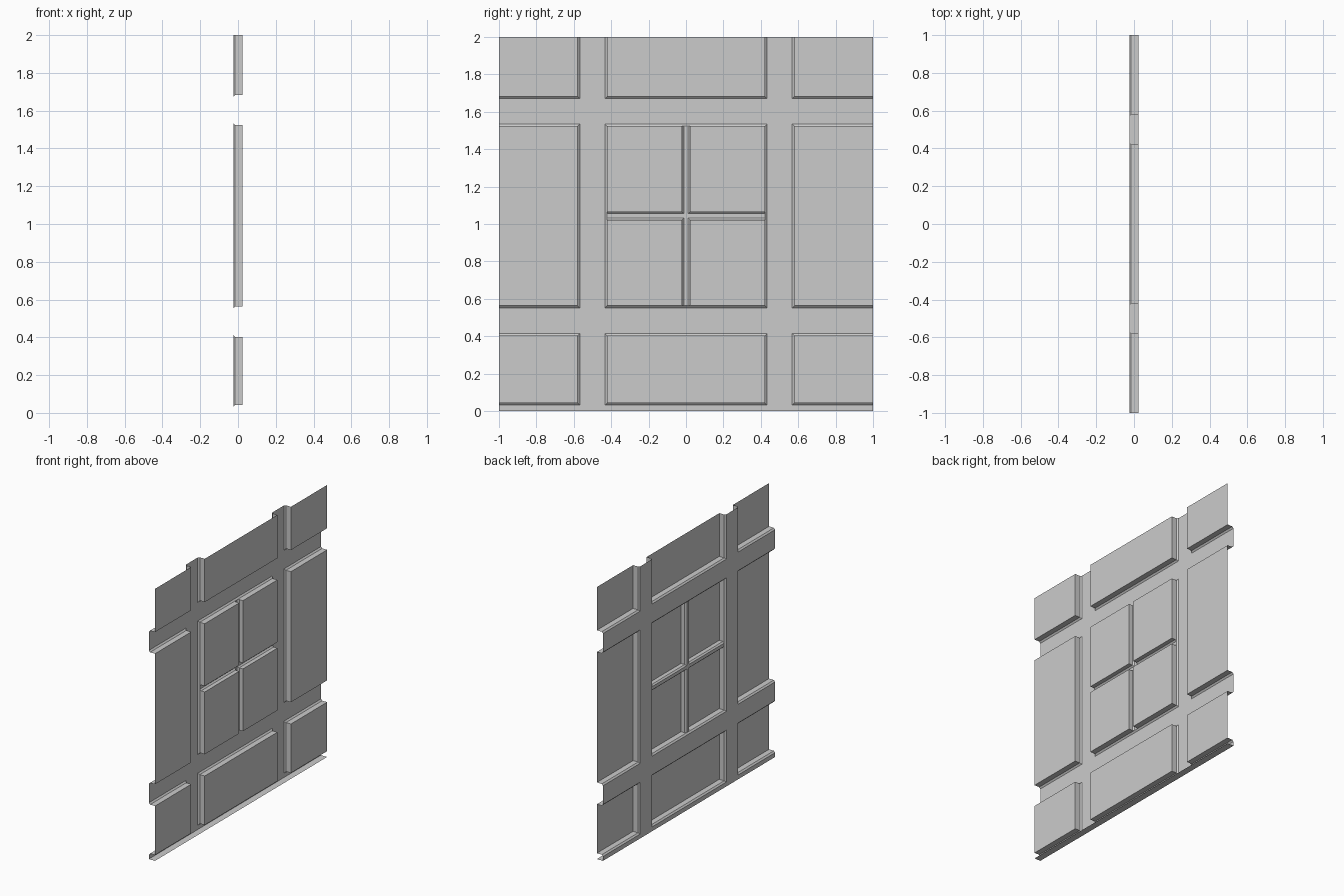
import bpy, bmesh

if "Cube" in bpy.data.objects:
    bpy.data.objects.remove(bpy.data.objects["Cube"])

BACK, STEP, FRONT, CH = -0.025, -0.015, 0.025, 0.011
COLS = [(-1, -0.568), (-0.433, 0.433), (0.568, 1)]
ROWS = [(0.032, 0.414), (0.552, 1.534), (1.671, 2)]


def make(name, build):
    bm = bmesh.new()
    build(bm)
    bmesh.ops.remove_doubles(bm, verts=bm.verts, dist=1e-5)
    me = bpy.data.meshes.new(name)
    bm.to_mesh(me)
    bm.free()
    bpy.context.collection.objects.link(bpy.data.objects.new(name, me))


def quad(bm, pts):
    bm.faces.new([bm.verts.new(p) for p in pts])


def rect(x, y0, y1, z0, z1):
    return [(x, y0, z0), (x, y1, z0), (x, y1, z1), (x, y0, z1)]


def block(bm, ys, zs, base, inset, walls=(1, 1, 1, 1), cap=True):
    """Raised panel; inset = chamfer on left, right, bottom, top.
    walls = which of bottom, right, top, left sides exist."""
    (y0, y1), (z0, z1) = ys, zs
    l, r, b, t = inset
    inner = (y0 + l, y1 - r, z0 + b, z1 - t)
    rings = [rect(base, y0, y1, z0, z1), rect(base + 0.01, *inner)]
    if cap:
        rings.append(rect(FRONT, *inner))
        quad(bm, rings[-1])
    for a, c in zip(rings, rings[1:]):
        for i in range(4):
            j = (i + 1) % 4
            if walls[i]:
                quad(bm, (a[i], a[j], c[j], c[i]))


# Recessed strips between the panels
def strips(bm):
    ycuts = [v for c in COLS for v in c]
    zcuts = [0] + [v for r in ROWS for v in r]
    for i in range(5):
        for k in range(6):
            if i % 2 == 0 and k % 2 == 1:
                continue
            quad(bm, rect(BACK, ycuts[i], ycuts[i + 1], zcuts[k], zcuts[k + 1]))


# Eight raised panels, open where they meet the tile edge
def panels(bm):
    for c, ys in enumerate(COLS):
        for r, zs in enumerate(ROWS):
            if c == r == 1:
                continue
            bot, right, top, left = 1, c != 2, r != 2, c != 0
            block(bm, ys, zs, BACK, (CH * left, CH * right, CH * bot, CH * top),
                  (bot, right, top, left))


# Centre panel: skirt, four panes and the grooves between them
YI, ZM, G, F = 0.433 - CH, 1.043, 0.022, 0.012
Z0, Z1 = ROWS[1][0] + CH, ROWS[1][1] - CH


def window(bm):
    block(bm, COLS[1], ROWS[1], BACK, (CH,) * 4, cap=False)
    c = G - F
    for right in (0, 1):
        for up in (0, 1):
            ys = (F, YI) if right else (-YI, -F)
            zs = (ZM + F, Z1) if up else (Z0, ZM - F)
            block(bm, ys, zs, STEP, (c * right, c * (1 - right), c * up, c * (1 - up)))
    quad(bm, rect(STEP, -F, F, Z0, Z1))
    for y0, y1 in ((-YI, -F), (F, YI)):
        quad(bm, rect(STEP, y0, y1, ZM - F, ZM + F))


# Flat lip along the floor
def lip(bm):
    quad(bm, [(BACK, -1, 0), (FRONT, -1, 0), (FRONT, 1, 0), (BACK, 1, 0)])


make("recessed_strips", strips)
make("raised_panels", panels)
make("centre_window_panel", window)
make("bottom_lip", lip)
